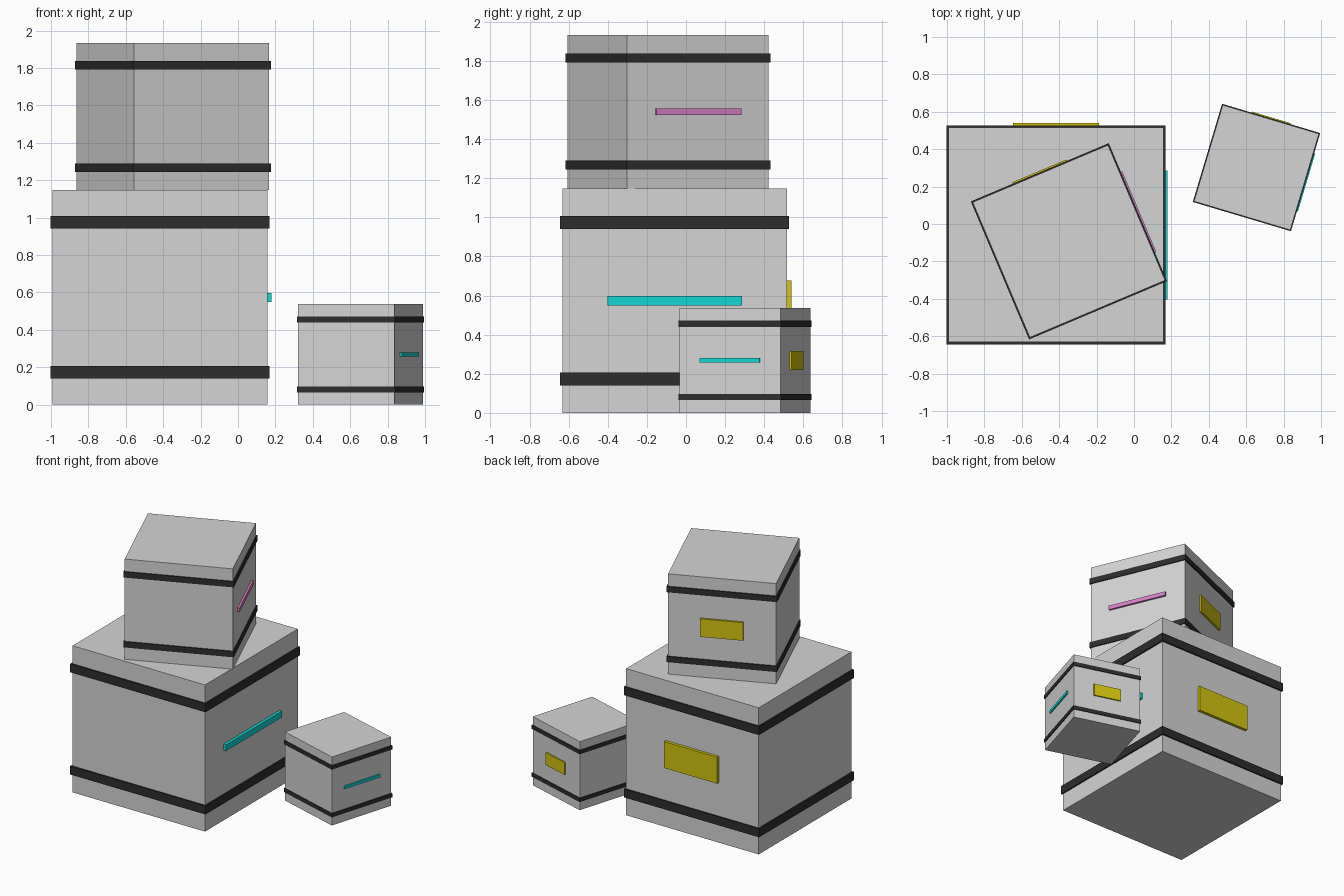
import bpy
import math
from mathutils import Matrix, Vector

if "Cube" in bpy.data.objects:
    bpy.data.objects.remove(bpy.data.objects["Cube"])


def material(name, rgb):
    m = bpy.data.materials.new(name)
    m.diffuse_color = (*rgb, 1)
    m.use_nodes = True
    m.node_tree.nodes["Principled BSDF"].inputs["Base Color"].default_value = m.diffuse_color
    return m


GREY = material("light grey", (0.66, 0.66, 0.67))
BLACK = material("black", (0.026, 0.026, 0.027))
CYAN = material("cyan", (0.006, 0.68, 0.65))
PINK = material("pink", (0.68, 0.22, 0.58))
YELLOW = material("yellow", (0.65, 0.55, 0.005))


def box(name, frame, center, size, mat):
    """Box placed in a crate's own frame, in fractions of the crate size."""
    bpy.ops.mesh.primitive_cube_add(size=1)
    ob = bpy.context.object
    ob.name = name
    ob.data.materials.append(mat)
    ob.matrix_world = frame @ Matrix.Translation(Vector(center)) @ Matrix.Diagonal((*size, 1))


def crate(name, pos, size, angle, strip_mat):
    frame = (Matrix.Translation(Vector(pos))
             @ Matrix.Rotation(math.radians(angle), 4, 'Z')
             @ Matrix.Scale(size, 4))
    # body
    box(name + "_body", frame, (0, 0, 0.5), (1, 1, 1), GREY)
    # dark bands around the body
    for label, z in (("lower", 0.152), ("upper", 0.849)):
        box(f"{name}_{label}_band", frame, (0, 0, z), (1.02, 1.02, 0.058), BLACK)
    # light strip on the right face, label plate on the back face
    box(name + "_light_strip", frame, (0.5, 0, 0.5), (0.04, 0.6, 0.042), strip_mat)
    box(name + "_label_plate", frame, (0, 0.5, 0.5), (0.4, 0.04, 0.18), YELLOW)


crate("large_crate", (-0.417, -0.058, 0), 1.148, 0, CYAN)
crate("top_crate", (-0.348, -0.0925, 1.148), 0.785, 22.9, PINK)
crate("small_crate", (0.655, 0.302, 0), 0.537, -16.6, CYAN)
